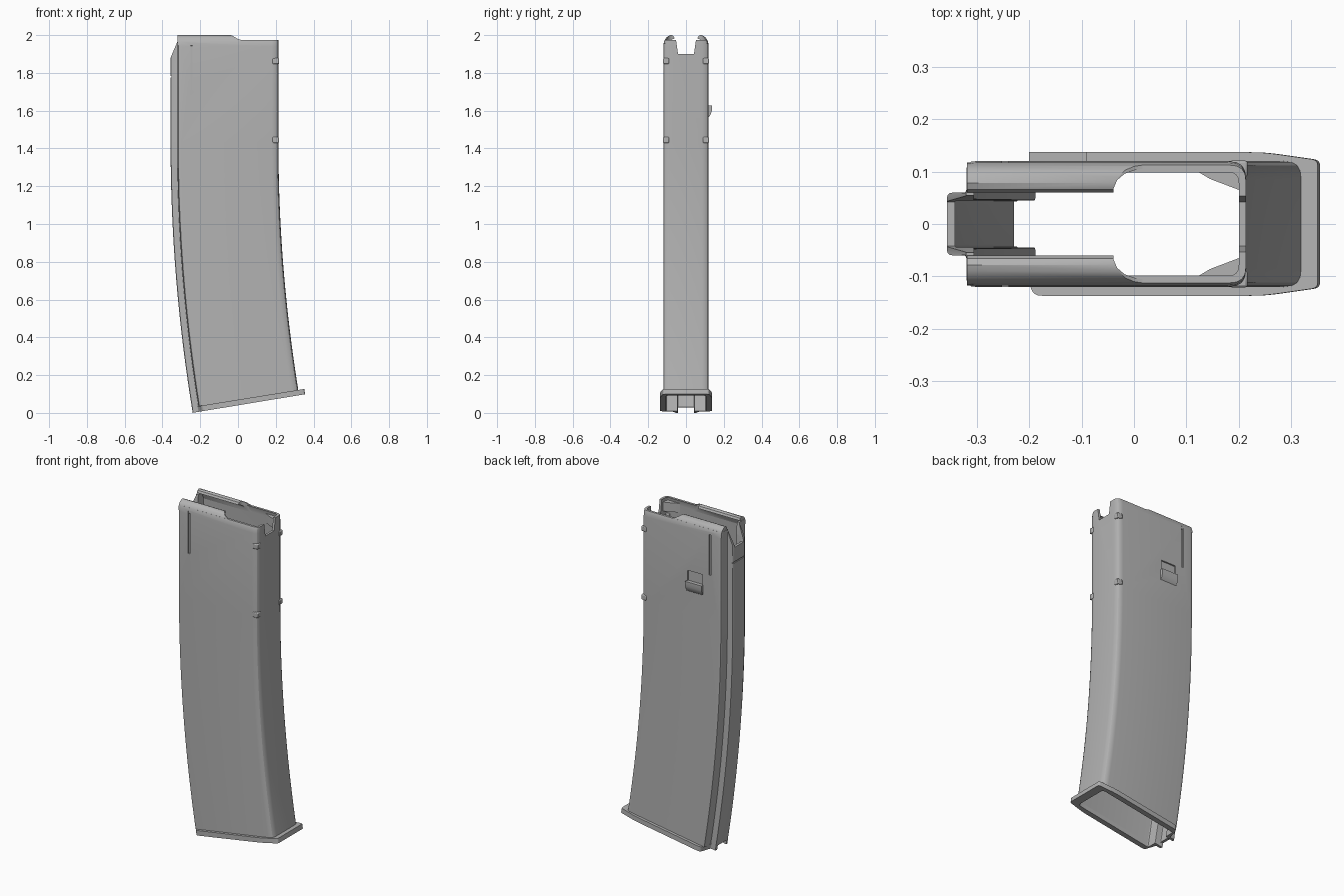
import bpy, bmesh, math
from mathutils import Vector

cube = bpy.data.objects.get("Cube")
if cube:
    bpy.data.objects.remove(cube, do_unlink=True)

grey = bpy.data.materials.new("matte_grey")
grey.use_nodes = True
COLOUR = (0.45, 0.45, 0.45, 1)
grey.diffuse_color = COLOUR
grey.node_tree.nodes["Principled BSDF"].inputs["Base Color"].default_value = COLOUR

FRONT, BEND_Z, RADIUS = 0.214, 1.43, 8.2   # front wall x, start of bend, bend radius
END, FLANGE = math.radians(9.38), math.radians(9.2)


def make(name, bm):
    bmesh.ops.recalc_face_normals(bm, faces=bm.faces)
    mesh = bpy.data.meshes.new(name)
    bm.to_mesh(mesh)
    bm.free()
    obj = bpy.data.objects.new(name, mesh)
    bpy.context.collection.objects.link(obj)
    mesh.materials.append(grey)
    return obj


def activate(obj):
    bpy.ops.object.select_all(action="DESELECT")
    obj.select_set(True)
    bpy.context.view_layer.objects.active = obj


def prism(name, pts, axis, lo, hi):
    """Extrude a 2D outline along x, y or z."""
    bm = bmesh.new()
    place = {"x": lambda a, b, t: (t, a, b), "y": lambda a, b, t: (a, t, b),
             "z": lambda a, b, t: (a, b, t)}[axis]
    rings = [[bm.verts.new(place(a, b, t)) for a, b in pts] for t in (lo, hi)]
    bm.faces.new(rings[0])
    bm.faces.new(rings[1])
    for i in range(len(pts)):
        j = (i + 1) % len(pts)
        bm.faces.new((rings[0][i], rings[0][j], rings[1][j], rings[1][i]))
    return make(name, bm)


def box(name, x, y, z):
    return prism(name, [(x[0], y[0]), (x[1], y[0]), (x[1], y[1]), (x[0], y[1])], "z", *z)


def cut(obj, cutter):
    cutter.hide_render = True
    activate(obj)
    mod = obj.modifiers.new("cut", "BOOLEAN")
    mod.operation, mod.solver, mod.object = "DIFFERENCE", "EXACT", cutter
    bpy.ops.object.modifier_apply(modifier=mod.name)
    bpy.data.objects.remove(cutter, do_unlink=True)


def section(half, steps=5):
    """Mirror half an outline of (x, y, corner radius) and round its corners."""
    full = half + [(x, -y, r) for x, y, r in reversed(half)]
    out = []
    for i, (x, y, r) in enumerate(full):
        p = Vector((x, y))
        a = p + (Vector(full[i - 1][:2]) - p).normalized() * r
        b = p + (Vector(full[(i + 1) % len(full)][:2]) - p).normalized() * r
        for k in range(steps):
            t = k / (steps - 1)
            w = 2 * t * (1 - t) * 1.17
            q = a * (1 - t) ** 2 + b * t ** 2 + p * w
            out.append(q / ((1 - t) ** 2 + t ** 2 + w))
    return out


def bent(p, angle):
    rho = RADIUS + FRONT - p.x
    return (FRONT + RADIUS - rho * math.cos(angle), p.y, BEND_Z - rho * math.sin(angle))


def tube(name, outer, inner, stations):
    """Hollow sweep; each station maps a section point into space."""
    bm = bmesh.new()
    rings = [[bm.verts.new(f(p)) for p in loop]
             for loop, fs in ((outer, stations), (inner, stations[::-1])) for f in fs]
    n = len(outer)
    for k, ring in enumerate(rings):
        nxt = rings[(k + 1) % len(rings)]
        for i in range(n):
            j = (i + 1) % n
            bm.faces.new((ring[i], ring[j], nxt[j], nxt[i]))
    return make(name, bm)


# Curved hollow body with a spine channel along its back edge
outer = section([(FRONT, .12, .035), (-.32, .12, .018), (-.32, .06, .006), (-.357, .06, .012)])
inner = section([(.2, .105, .022), (-.305, .105, .01), (-.305, .045, .004), (-.342, .045, .006)])
stations = [lambda p: (p.x, p.y * .94, 1.975), lambda p: (p.x, p.y * .975, 1.965),
            lambda p: (p.x, p.y, 1.94)]
stations += [lambda p, a=FLANGE * k / 20: bent(p, a) for k in range(21)]
body = tube("body", outer, inner, stations)

# Base flange around the lower opening
rim = section([(.246, .122, .012), (.14, .137, .03), (-.305, .137, .018),
               (-.325, .06, .006), (-.357, .06, .01)])
hole = section([(.2, .105, .022), (.14, .105, .01), (-.305, .105, .01),
                (-.305, .045, .004), (-.342, .045, .006)])
flange = tube("base_flange", rim, hole,
              [lambda p: bent(p, FLANGE - .0003), lambda p: bent(p, END)])
cut(flange, box("spine_gap", (-.3, -.205), (-.043, .043), (-.1, .03)))

# Openings in the end walls and the sloped spine top
for lo, hi, base in ((.1, .4, 1.9), (-.4, -.29, 1.87)):
    notch = [(-.042, base), (.042, base), (.064, 2.05), (-.064, 2.05)]
    cut(body, prism("end_notch", notch, "x", lo, hi))
cut(body, prism("spine_slope", [(-.37, 1.85), (-.321, 1.965), (-.321, 2.1), (-.45, 2.1)],
                "y", -.2, .2))
cut(body, box("spine_groove", (-.4, -.352), (-.1, .1), (1.775, 1.783)))

# Side grooves and the recess above the catch
for s in (-1, 1):
    cut(body, box("side_groove", (-.252, -.24), sorted((s * .113, s * .2)), (1.7, 1.96)))
cut(body, box("catch_recess", (-.195, -.095), (.111, .2), (1.625, 1.69)))

# Catch ledge
catch = prism("catch_ledge", [(.115, 1.628), (.137, 1.628), (.137, 1.6), (.128, 1.575),
                              (.115, 1.56)], "x", -.2, -.09)

parts = [body, flange, catch]
lip = [(.117, 1.945), (.116, 1.962), (.112, 1.976), (.103, 1.989), (.09, 1.997), (.078, 2),
       (.066, 1.995), (.06, 1.982), (.075, 1.977), (.09, 1.968), (.104, 1.935)]
scoop = [(-.04, .05), (-.039, .068), (-.032, .084), (-.018, .096), (.005, .104), (.06, .108),
         (.06, .05)]
for s, side in ((-1, "right"), (1, "left")):
    # Rolled feed lip with a scooped end
    feed = prism(side + "_feed_lip", [(s * y, z) for y, z in lip], "x", -.319, .03)
    cut(feed, prism("scoop", [(x, s * y) for x, y in scoop], "z", 1.8, 2.1))
    cut(feed, prism("lip_slope", [(-.045, 2.002), (-.03, 1.997), (0, 1.979), (.02, 1.974),
                                  (.1, 1.974), (.1, 2.1), (-.045, 2.1)], "y", -.2, .2))
    parts.append(feed)
    # Guide ramp inside the front corner
    parts.append(prism(side + "_guide_ramp", [(.11, s * .107), (.145, s * .086),
                                              (.203, s * .064), (.203, s * .107)],
                       "z", 1.9, 1.955))
    # Stop tabs squaring off the front corner
    for z, label in ((1.862, "upper"), (1.445, "lower")):
        tab = box(f"{side}_{label}_tab", (.182, .217), sorted((s * .09, s * .121)),
                  (z - .016, z + .016))
        activate(tab)
        bevel = tab.modifiers.new("bevel", "BEVEL")
        bevel.width, bevel.segments = .005, 2
        parts.append(tab)

for obj in parts:
    activate(obj)
    bpy.ops.object.shade_smooth_by_angle(angle=math.radians(30))
